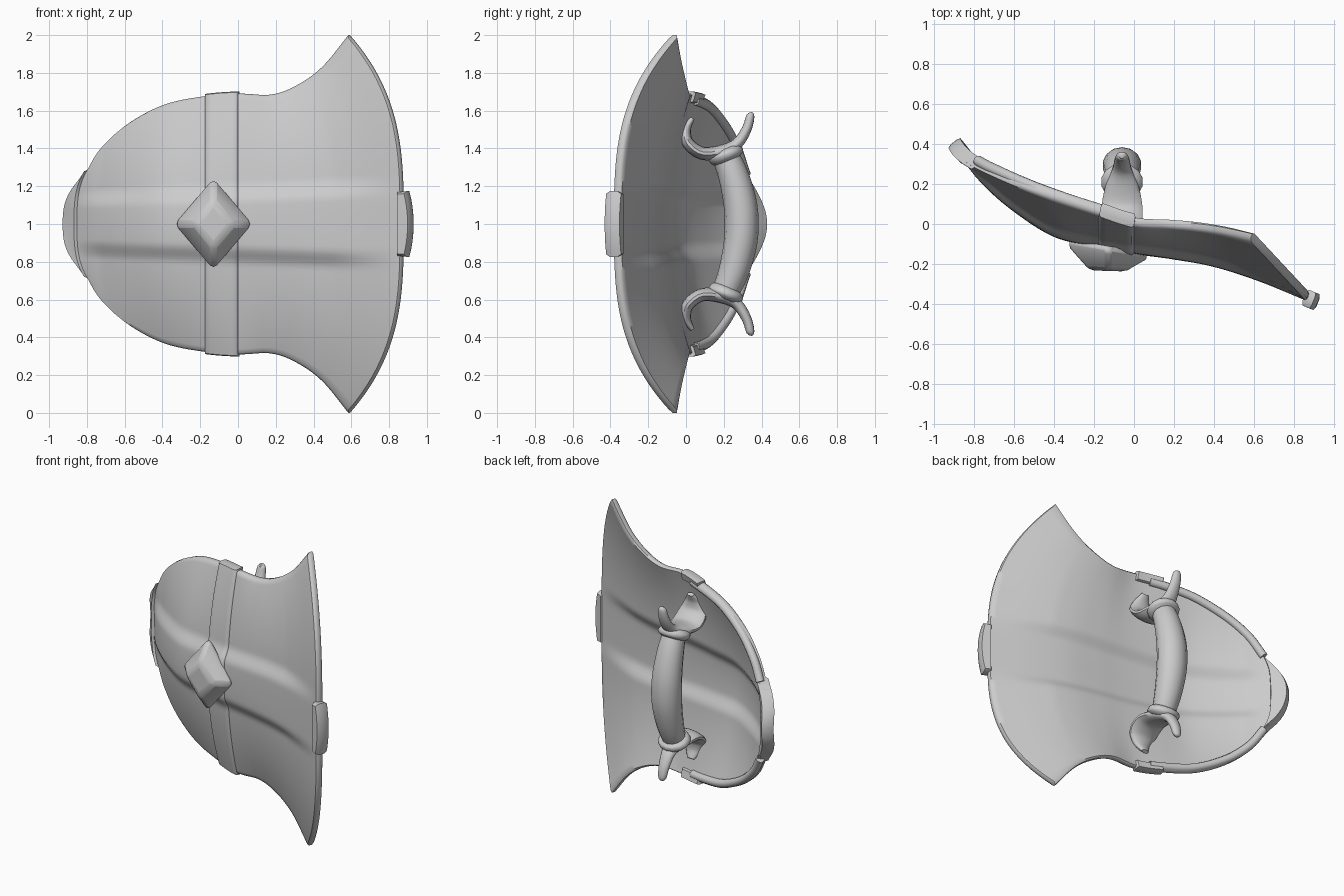
import bpy, bmesh
from math import cos, sin, pi
from mathutils import Vector

if "Cube" in bpy.data.objects:
    bpy.data.objects.remove(bpy.data.objects["Cube"])

# Shield columns, left to right: x at middle, x at edge, half height, y at middle, y at edge
COLS = [(-.89, -.81, .26, .36, .29), (-.76, -.73, .40, .20, .25), (-.60, -.59, .53, .06, .19),
        (-.40, -.40, .63, -.065, .12), (-.19, -.19, .675, -.115, .05), (0, 0, .69, -.15, -.01),
        (.20, .17, .685, -.178, -.02), (.40, .30, .73, -.215, -.03), (.62, .44, .83, -.285, -.05),
        (.865, .58, 1.0, -.385, -.08)]


def spline(rows, s):
    """Smooth interpolation of rows, straight continuation past the ends."""
    n = len(rows) - 1
    i = min(max(int(s), 0), n - 1)
    f = s - i
    b, c = Vector(rows[i]), Vector(rows[i + 1])
    if s < 0 or s > n:
        return b + (c - b) * f
    a = Vector(rows[i - 1]) if i > 0 else b * 2 - c
    d = Vector(rows[i + 2]) if i + 2 <= n else c * 2 - b
    return b + (c - a) * f / 2 + (a * 2 - b * 5 + c * 4 - d) * f * f / 2 + (b * 3 - a - c * 3 + d) * f ** 3 / 2


def clamp(v):
    return min(max(v, 0), 1)


def surf(s, t, off=0.0):
    """Shield surface: s runs across, t from bottom -1 to top 1, off is the depth behind the front."""
    xm, xe, h, ym, ye = spline(COLS, s)
    d = spline(COLS, s + .1) - spline(COLS, s - .1)
    n = Vector((-d[3], d[0], 0)).normalized() * off
    a = abs(t)
    py = 2.0 + 1.1 * clamp((s - 5) / 4)
    w = .12 + .06 * clamp(s / 8)
    k = clamp((a * h - w + .04) / .1)
    step = .04 * k * k * (3 - 2 * k) * clamp(s / 1.2) * clamp((9 - s) / 1.5)   # raised horizontal ridge
    y = ym + step * (1 - a ** py) + (ye - ym) * a ** py
    return Vector((xm + (xe - xm) * a ** 3.1, y, 1 + t * h)) + n


def finish(name, bm, angle=35, bevel=0):
    bmesh.ops.recalc_face_normals(bm, faces=bm.faces)
    me = bpy.data.meshes.new(name)
    bm.to_mesh(me)
    bm.free()
    ob = bpy.data.objects.new(name, me)
    bpy.context.collection.objects.link(ob)
    if bevel:
        m = ob.modifiers.new("Bevel", 'BEVEL')
        m.width, m.segments, m.limit_method, m.angle_limit = bevel, 2, 'ANGLE', .6
    bpy.ops.object.select_all(action='DESELECT')
    ob.select_set(True)
    bpy.context.view_layer.objects.active = ob
    bpy.ops.object.shade_smooth_by_angle(angle=angle * pi / 180)
    return ob


def plate(name, s_range, t_range, front, back, ns, nt, inset=(.03, .012)):
    """Solid plate following the shield, with a rounded edge; s limits may depend on t."""
    bm = bmesh.new()
    loops = []
    ti, tj = t_range
    for off, e in ((front, 1), (front * .75 + back * .25, 0), (front * .25 + back * .75, 0), (back, 1)):
        g = []
        for j in range(nt + 1):
            t = ti + e * inset[1] + (tj - ti - 2 * e * inset[1]) * j / nt
            s0, s1 = s_range(t)
            s0, s1 = s0 + e * inset[0], s1 - e * inset[0]
            g.append([surf(s0 + (s1 - s0) * i / ns, t, off) for i in range(ns + 1)])
        if e:
            g = [[bm.verts.new(p) for p in r] for r in g]
            for j in range(nt):
                for i in range(ns):
                    bm.faces.new((g[j][i], g[j][i + 1], g[j + 1][i + 1], g[j + 1][i]))
        loop = g[0] + [r[-1] for r in g[1:]] + g[-1][-2::-1] + [r[0] for r in g[-2:0:-1]]
        loops.append(loop if e else [bm.verts.new(p) for p in loop])
    n = len(loops[0])
    for a, b in zip(loops, loops[1:]):
        for i in range(n):
            k = (i + 1) % n
            bm.faces.new((a[i], a[k], b[k], b[i]))
    return finish(name, bm, 50)


def loft(name, rings, angle=35, bevel=0):
    bm = bmesh.new()
    rs = [[bm.verts.new(p) for p in r] for r in rings]
    n = len(rs[0])
    for a, b in zip(rs, rs[1:]):
        for i in range(n):
            k = (i + 1) % n
            bm.faces.new((a[i], a[k], b[k], b[i]))
    bm.faces.new(rs[0])
    bm.faces.new(rs[-1])
    return finish(name, bm, angle, bevel)


def tube(name, path, x, flip=False, n=14, sub=5):
    """Oval tube in the y-z plane; path rows are y, z, in-plane radius, x radius."""
    m = (len(path) - 1) * sub
    rows = [spline(path, i / sub) for i in range(m + 1)]
    rings = []
    for i, (y, z, r, rx) in enumerate(rows):
        a, b = rows[max(i - 1, 0)], rows[min(i + 1, m)]
        d = Vector((b[0] - a[0], b[1] - a[1])).normalized()
        ring = []
        for k in range(n):
            q = 2 * pi * k / n
            zz = z - d.x * r * cos(q)
            ring.append((x + rx * sin(q), y + d.y * r * cos(q), 2 - zz if flip else zz))
        rings.append(ring)
    return loft(name, rings, 50)


# Main curved body, front band and the two edge caps
plate("shield_body", lambda t: (0, 9), (-1, 1), 0, .045, 72, 64)
plate("vertical_band", lambda t: (4.08, 5.0), (-1.015, 1.015), -.01, .03, 6, 64, (.05, .005))
plate("right_edge_cap", lambda t: (8.93, 9.21 - 3 * t * t), (-.17, .17), -.03, .055, 3, 10)
plate("left_edge_cap", lambda t: (-.23 + .12 * t * t, .3), (-.95, .95), -.016, .06, 4, 24)

# Raised lip along the back of the rounded half, and the band ends wrapping the rim
for side, label in ((1, "upper"), (-1, "lower")):
    rings = []
    for i in range(31):
        s = .1 + 4.4 * i / 30
        c = surf(s, side * .955, .04)
        d = surf(s + .05, side * .955) - surf(s - .05, side * .955)
        u = Vector((-d.z, 0, d.x)).normalized()
        v = d.normalized().cross(u)
        rings.append([c + u * .027 * cos(q * pi / 5) + v * .027 * sin(q * pi / 5) for q in range(10)])
    loft(label + "_back_lip", rings, 50)
    plate(label + "_band_end", lambda t: (4.08, 5.0), tuple(sorted((side * .93, side * 1.017))),
          -.008, .06, 6, 3, (.04, .008))

# Diamond boss at the crossing: half width, half height, y, tilt
tiers = [(.21, .25, -.11, .17), (.2, .235, -.15, .15), (.135, .165, -.205, .08), (.10, .125, -.235, .03)]
loft("diamond_boss", [[(-.13 + w, y - k * w, 1), (-.13, y, 1 + h), (-.13 - w, y + k * w, 1), (-.13, y, 1 - h)]
                      for w, h, y, k in tiers], 35, .025)

# Handle: bowed grip, collars and crescent brackets
HX = -.06
tube("grip", [(.20, .62, .07, .07), (.25, .74, .08, .085), (.285, .88, .088, .095), (.295, 1, .09, .098),
              (.285, 1.12, .088, .095), (.25, 1.26, .08, .085), (.20, 1.38, .07, .07)], HX)
for flip, label in ((False, "upper"), (True, "lower")):
    tube(label + "_collar", [(.222, 1.335, .07, .08), (.216, 1.35, .09, .1), (.208, 1.375, .095, .105),
                             (.2, 1.395, .07, .08)], HX, flip, sub=3)
    tube(label + "_crescent", [(.035, 1.56, .012, .025), (.0, 1.50, .027, .065), (.01, 1.43, .032, .1),
                               (.085, 1.375, .035, .105), (.19, 1.385, .035, .085), (.27, 1.425, .03, .05),
                               (.32, 1.50, .026, .038), (.34, 1.57, .022, .028), (.338, 1.59, .01, .012)],
         HX, flip)
